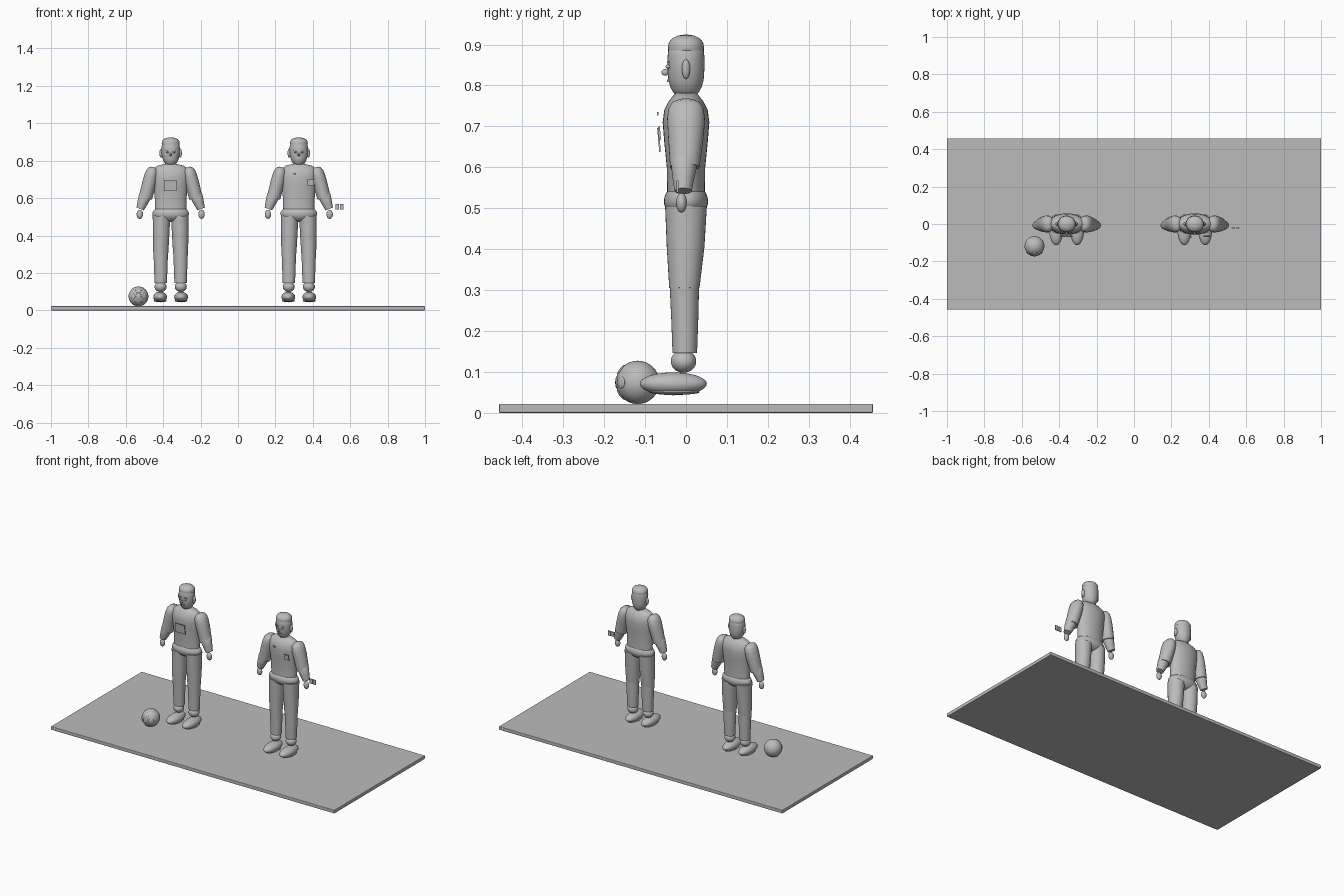
import bpy, bmesh, math
from mathutils import Vector, Matrix

grey = bpy.data.materials.new("plain grey")
grey.diffuse_color = (0.5, 0.5, 0.5, 1)


def finish(name, bm, smooth=True):
    bmesh.ops.recalc_face_normals(bm, faces=bm.faces[:])
    me = bpy.data.meshes.new(name)
    bm.to_mesh(me)
    bm.free()
    for p in me.polygons:
        p.use_smooth = smooth
    ob = bpy.data.objects.new(name, me)
    bpy.context.collection.objects.link(ob)
    me.materials.append(grey)
    if smooth:
        me.set_sharp_from_angle(angle=math.radians(40))
    return ob


def ellipsoid(name, c, r, rot=None):
    bm = bmesh.new()
    bmesh.ops.create_uvsphere(bm, u_segments=32, v_segments=16, radius=1)
    m = Matrix.Translation(c) @ (rot or Matrix()) @ Matrix.Diagonal((*r, 1))
    bm.transform(m)
    return finish(name, bm)


def box(name, c, size, rot=None):
    bm = bmesh.new()
    bmesh.ops.create_cube(bm, size=1)
    bm.transform(Matrix.Translation(c) @ (rot or Matrix()) @ Matrix.Diagonal((*size, 1)))
    return finish(name, bm, False)


def loft(name, p0, p1, rings, n=32):
    """Elliptical rings (t, half width, half depth, depth shift) along p0-p1."""
    p0, p1 = Vector(p0), Vector(p1)
    axis = (p1 - p0).normalized()
    depth = Vector((0, 1, 0))
    side = depth.cross(axis).normalized()
    bm = bmesh.new()
    loops = []
    for t, a, b, s in rings:
        c = p0.lerp(p1, t) + depth * s
        loops.append([bm.verts.new(c + side * a * math.cos(2 * math.pi * i / n)
                                   + depth * b * math.sin(2 * math.pi * i / n))
                      for i in range(n)])
    for u, v in zip(loops, loops[1:]):
        for i in range(n):
            bm.faces.new((u[i], u[(i + 1) % n], v[(i + 1) % n], v[i]))
    bm.faces.new(loops[0])
    bm.faces.new(loops[-1])
    return finish(name, bm)


def upright(name, x, rings):
    """Vertical loft with rings given by height."""
    return loft(name, (x, 0, 0), (x, 0, 1), rings)


def figure(x):
    # Body
    upright("torso", x, [
        (0.50, 0.085, 0.046, 0), (0.54, 0.084, 0.046, 0), (0.60, 0.085, 0.047, 0),
        (0.66, 0.091, 0.053, 0), (0.71, 0.098, 0.057, 0), (0.74, 0.098, 0.053, 0),
        (0.76, 0.088, 0.043, 0), (0.773, 0.070, 0.033, 0), (0.782, 0.035, 0.025, 0)])
    ellipsoid("pelvis", (x, 0, 0.517), (0.098, 0.054, 0.046))

    # Head, hair and face
    upright("head", x, [
        (0.772, 0.016, 0.018, 0), (0.779, 0.026, 0.028, 0), (0.793, 0.036, 0.037, 0),
        (0.812, 0.044, 0.043, 0), (0.84, 0.049, 0.045, 0), (0.87, 0.049, 0.045, 0),
        (0.89, 0.046, 0.043, 0), (0.91, 0.032, 0.03, 0), (0.918, 0.008, 0.008, 0)])
    upright("hair", x, [
        (0.877, 0.040, 0.037, 0), (0.882, 0.046, 0.043, 0), (0.893, 0.048, 0.044, 0),
        (0.905, 0.046, 0.042, 0), (0.915, 0.038, 0.034, 0), (0.922, 0.022, 0.02, 0),
        (0.924, 0.005, 0.005, 0)])
    ellipsoid("nose", (x, -0.051, 0.832), (0.006, 0.009, 0.008))
    box("mouth", (x, -0.044, 0.812), (0.022, 0.006, 0.006))
    for s in (-1, 1):
        ellipsoid("ear", (x + s * 0.051, 0, 0.84), (0.009, 0.010, 0.024))
        ellipsoid("eye", (x + s * 0.018, -0.044, 0.846), (0.008, 0.006, 0.005))
        box("eyebrow", (x + s * 0.018, -0.043, 0.857), (0.018, 0.006, 0.004))

        # Arms
        shoulder = (x + s * 0.092, 0, 0.765)
        elbow = (x + s * 0.135, 0, 0.60)
        wrist = (x + s * 0.163, -0.007, 0.542)
        loft("upper_arm", shoulder, elbow, [
            (0, 0.012, 0.018, 0), (0.04, 0.024, 0.034, 0), (0.13, 0.033, 0.043, 0),
            (0.28, 0.037, 0.046, 0), (0.5, 0.038, 0.044, 0), (1, 0.036, 0.036, -0.003)])
        loft("forearm", (x + s * 0.132, 0, 0.625), wrist, [
            (0, 0.030, 0.030, -0.003), (0.15, 0.034, 0.033, -0.003),
            (0.6, 0.028, 0.027, -0.002), (1, 0.021, 0.021, 0)])
        ellipsoid("hand", (x + s * 0.165, -0.011, 0.513), (0.017, 0.013, 0.024))

        # Legs
        loft("thigh", (x + s * 0.053, 0, 0.305), (x + s * 0.049, 0, 0.505), [
            (0, 0.040, 0.037, -0.004), (0.5, 0.044, 0.046, -0.001), (1, 0.047, 0.051, 0)])
        loft("shin", (x + s * 0.053, -0.003, 0.146), (x + s * 0.053, -0.003, 0.312), [
            (0, 0.033, 0.030, 0), (0.5, 0.036, 0.033, 0), (1, 0.039, 0.036, -0.001)])
        ellipsoid("ankle", (x + s * 0.054, -0.006, 0.126), (0.032, 0.031, 0.028))
        ellipsoid("shoe", (x + s * 0.056, -0.031, 0.071), (0.037, 0.082, 0.028))
        ellipsoid("sole", (x + s * 0.056, -0.028, 0.051), (0.035, 0.062, 0.007))


# Ground slab
slab = box("ground_slab", (0, 0, 0.011), (2, 0.914, 0.022))
bev = slab.modifiers.new("edge", 'BEVEL')
bev.width, bev.segments = 0.003, 2

for px in (-0.36, 0.325):
    figure(px)

# Chest plates, button and hand-side cards
tilt = Matrix.Rotation(math.radians(5), 4, 'X')
box("chest_panel", (-0.362, -0.066, 0.667), (0.068, 0.004, 0.058), tilt)
box("chest_badge", (0.388, -0.065, 0.684), (0.034, 0.005, 0.032), tilt)
box("chest_button", (0.304, -0.069, 0.731), (0.014, 0.004, 0.008))
for cx in (0.531, 0.555):
    box("card", (cx, -0.021, 0.553), (0.020, 0.005, 0.030))

# Ball with raised patches on its front
ball = Vector((-0.532, -0.118, 0.0745))
ellipsoid("ball", ball, (0.053,) * 3)
for dx, dz in ((0, 0), (0.75, 0), (-0.75, 0), (0, 0.75), (0, -0.75)):
    d = Vector((dx, -1, dz)).normalized()
    ellipsoid("ball_patch", ball + d * 0.051, (0.015, 0.015, 0.004),
              d.to_track_quat('Z', 'Y').to_matrix().to_4x4())
